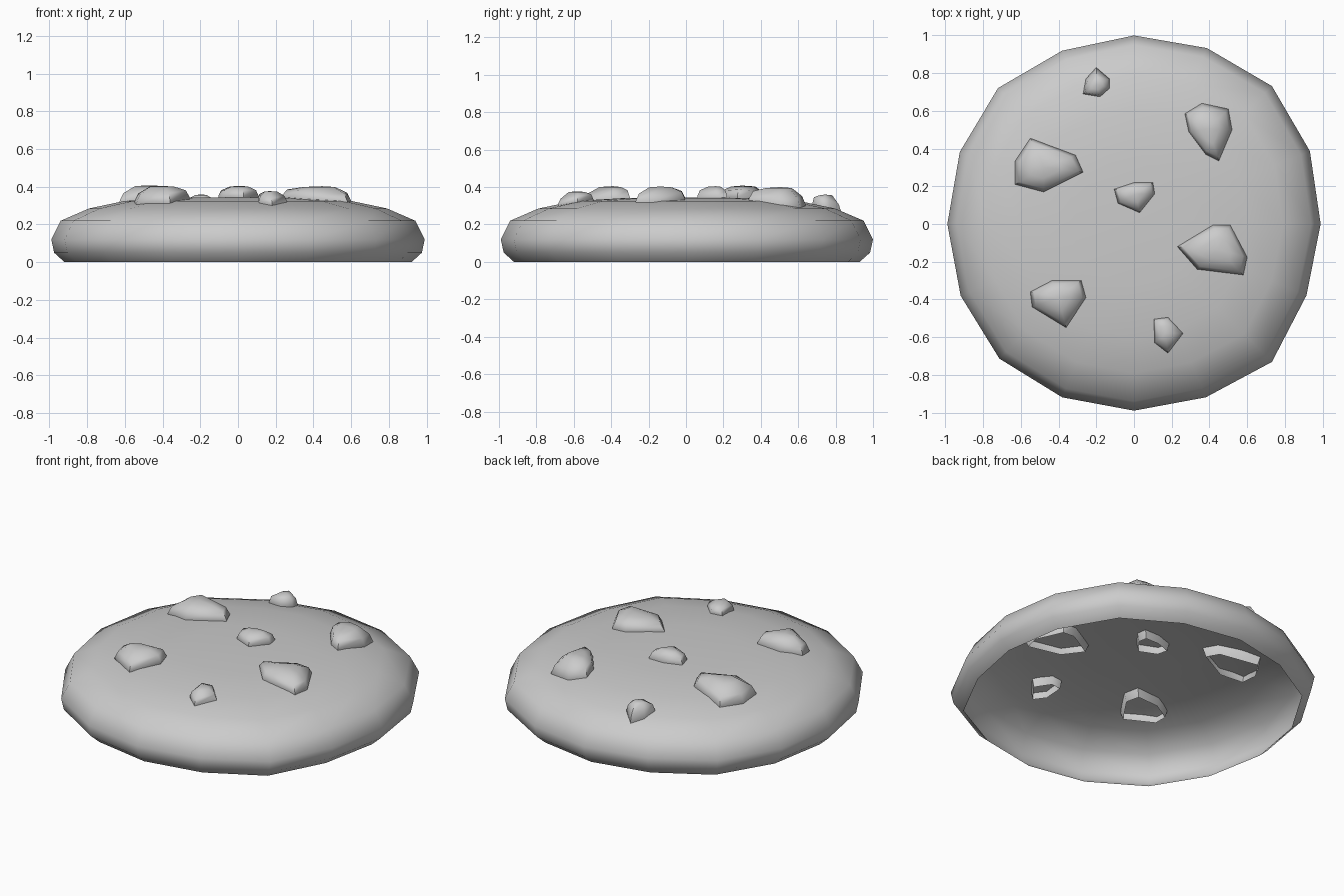
import bpy, bmesh
from math import cos, sin, pi, hypot

cube = bpy.data.objects.get("Cube")
if cube:
    bpy.data.objects.remove(cube, do_unlink=True)

grey = bpy.data.materials.new("plain grey")
grey.use_nodes = True
grey.diffuse_color = (0.6, 0.6, 0.6, 1)
grey.node_tree.nodes["Principled BSDF"].inputs["Base Color"].default_value = (0.6, 0.6, 0.6, 1)


def open_shell(name, rings, apex, angle):
    """Join rings from bottom to top, close with an apex, leave the base open."""
    bm = bmesh.new()
    loops = [[bm.verts.new(p) for p in ring] for ring in rings]
    tip = bm.verts.new(apex)
    n = len(loops[0])
    for i in range(n):
        j = (i + 1) % n
        for low, high in zip(loops, loops[1:]):
            bm.faces.new((low[i], low[j], high[j], high[i]))
        bm.faces.new((loops[-1][i], loops[-1][j], tip))
    mesh = bpy.data.meshes.new(name)
    bm.to_mesh(mesh)
    bm.free()
    mesh.materials.append(grey)
    obj = bpy.data.objects.new(name, mesh)
    bpy.context.collection.objects.link(obj)
    bpy.ops.object.select_all(action='DESELECT')
    obj.select_set(True)
    bpy.context.view_layer.objects.active = obj
    bpy.ops.object.shade_smooth_by_angle(angle=angle)
    return obj


# Cookie: hollow domed disc with a rolled, slightly uneven edge
profile = [(0.92, 0.0), (0.975, 0.05), (0.99, 0.12), (0.94, 0.22),
           (0.79, 0.285), (0.6, 0.325), (0.32, 0.342)]
wobble = [1, 1.02, 1.045, 1.02, 1.01, 1.005, 1.03, 1.01,
          1, 1.005, 1.02, 1.005, 1, 1.005, 1.045, 1]
rings = [[(r * w * cos(2 * pi * i / 16), r * w * sin(2 * pi * i / 16), z)
          for i, w in enumerate(wobble)] for r, z in profile]
open_shell("cookie", rings, (0, 0, 0.345), pi)


def surface_height(x, y):
    r = hypot(x, y)
    pts = [(0, 0.345)] + profile[:2:-1]
    for (r0, z0), (r1, z1) in zip(pts, pts[1:]):
        if r <= r1:
            return z0 + (z1 - z0) * (r - r0) / (r1 - r0)
    return 0.2


# Chips: counter-clockwise outline and top height
chips = {
    "back_chip": ([(-.2, .83), (-.255, .77), (-.27, .69), (-.18, .675),
                   (-.13, .72), (-.13, .77)], 0.36),
    "back_left_chip": ([(.27, .585), (.29, .49), (.38, .37), (.45, .335),
                        (.52, .5), (.5, .61), (.36, .64)], 0.4),
    "back_right_chip": ([(-.55, .455), (-.63, .335), (-.63, .21), (-.48, .17),
                         (-.27, .275), (-.31, .365)], 0.408),
    "centre_chip": ([(-.105, .185), (-.085, .11), (.03, .06), (.11, .16),
                     (.1, .22), (0, .22)], 0.405),
    "front_left_chip": ([(.23, -.12), (.335, -.24), (.58, -.27), (.6, -.175),
                         (.51, -.005), (.42, -.005)], 0.403),
    "front_right_chip": ([(-.55, -.36), (-.54, -.44), (-.36, -.55), (-.255, -.39),
                          (-.28, -.3), (-.435, -.3)], 0.405),
    "front_chip": ([(.105, -.505), (.11, -.63), (.18, -.685), (.26, -.58),
                    (.18, -.495)], 0.377),
}
for name, (outline, top) in chips.items():
    cx = sum(p[0] for p in outline) / len(outline)
    cy = sum(p[1] for p in outline) / len(outline)
    rise = top - surface_height(cx, cy)

    def ring(scale, lift):
        # Lower rings follow the dome, the upper one is level
        out = []
        for px, py in outline:
            x, y = cx + (px - cx) * scale, cy + (py - cy) * scale
            level = surface_height(x, y) if lift < 0.8 else top - rise
            out.append((x, y, level + lift * rise))
        return out

    drop = -0.05 / rise
    open_shell(name, [ring(0.88, drop), ring(1, 0.1), ring(0.86, 0.62), ring(0.45, 0.94)],
               (cx, cy, top), pi / 3)
